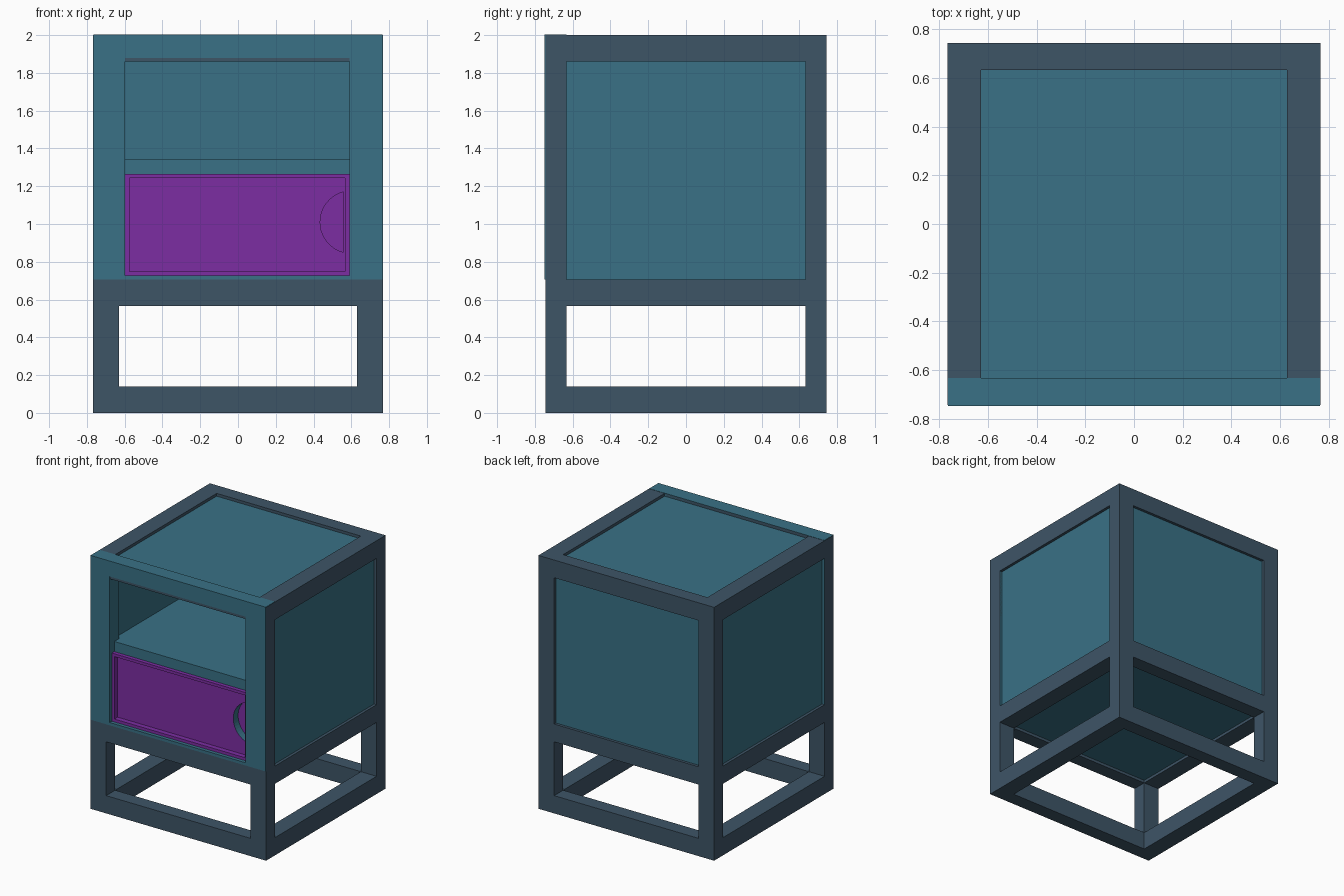
import bpy, bmesh
from math import sin, cos
from mathutils import Vector

if "Cube" in bpy.data.objects:
    bpy.data.objects.remove(bpy.data.objects["Cube"])


def material(name, color):
    m = bpy.data.materials.new(name)
    m.use_nodes = True
    m.diffuse_color = (*color, 1)
    m.node_tree.nodes["Principled BSDF"].inputs["Base Color"].default_value = (*color, 1)
    return m


slate = material("slate", (0.048, 0.090, 0.134))
teal = material("teal", (0.041, 0.166, 0.238))
purple = material("purple", (0.200, 0.027, 0.365))


def add_box(bm, lo, hi):
    lo, hi = Vector(lo), Vector(hi)
    verts = bmesh.ops.create_cube(bm, size=1)["verts"]
    for v in verts:
        v.co = (lo + hi) / 2 + v.co * (hi - lo)


def finish(bm, name, mat):
    me = bpy.data.meshes.new(name)
    bmesh.ops.recalc_face_normals(bm, faces=bm.faces)
    bm.to_mesh(me)
    bm.free()
    me.materials.append(mat)
    ob = bpy.data.objects.new(name, me)
    bpy.context.collection.objects.link(ob)
    return ob


def boxes(name, mat, *spans):
    bm = bmesh.new()
    for lo, hi in spans:
        add_box(bm, lo, hi)
    return finish(bm, name, mat)


# Outer and inner half sizes of the beam frame
X, Y, H = 0.767, 0.745, 2.0
XI, YI, T = 0.63, 0.633, 0.14
MID = 0.565

# Corner posts
for sx, side in ((1, "left"), (-1, "right")):
    for sy, end in ((1, "back"), (-1, "front")):
        boxes(f"{end}_{side}_post", slate,
              ((min(sx * X, sx * XI), min(sy * Y, sy * YI), 0),
               (max(sx * X, sx * XI), max(sy * Y, sy * YI), H)))

# Rings of beams: base, cabinet floor and top
for name, z in (("base", 0), ("middle", MID), ("top", H - T)):
    boxes(f"{name}_ring", slate,
          ((-XI, -Y, z), (XI, -YI, z + T)), ((-XI, YI, z), (XI, Y, z + T)),
          ((-X, -YI, z), (-XI, YI, z + T)), ((XI, -YI, z), (X, YI, z + T)))

# Thick panels, flush with the beams inside and recessed outside
R = 0.022
BOT = MID + T
for sx, side in ((1, "left"), (-1, "right")):
    a, b = sorted((sx * (X - R), sx * XI))
    boxes(f"{side}_panel", teal, ((a, -YI, BOT), (b, YI, H - T)))
boxes("back_panel", teal, ((-XI, YI, BOT), (XI, Y - R, H - T)))
boxes("top_panel", teal, ((-XI, -YI, H - T), (XI, YI, H - R)))
boxes("bottom_panel", teal, ((-XI, -YI, MID + R), (XI, YI, BOT)))

# Front face frame around the opening
OL, OR, OB, OT = -0.597, 0.59, 0.727, 1.88
F = -Y - 0.003
boxes("face_frame", teal,
      ((-X + 0.002, F, BOT), (OL, -YI, H + 0.002)), ((OR, F, BOT), (X - 0.002, -YI, H + 0.002)),
      ((OL, F, BOT), (OR, -YI, OB)), ((OL, F, OT), (OR, -YI, H + 0.002)))

# Shelf above the drawer
boxes("shelf", teal, ((-XI, -YI, 1.265), (XI, YI, 1.345)),
      ((OL, -0.69, 1.265), (OR, -YI, 1.345)))

# Drawer front with a straight-walled recessed field
bm = bmesh.new()
add_box(bm, (OL, -0.72, OB), (OR, -0.6, 1.265))
front = min(bm.faces, key=lambda f: f.calc_center_median().y)
bmesh.ops.inset_region(bm, faces=[front], thickness=0.032)
field = bmesh.ops.extrude_discrete_faces(bm, faces=[front])["faces"][0]
for v in field.verts:
    v.co.y += 0.04
drawer = finish(bm, "drawer_front", purple)
drawer.data.materials.append(teal)

# Half-round finger pull cut into the field
bm = bmesh.new()
arc = [(0.6 - 0.165 * cos(t), 1.01 + 0.165 * sin(t))
       for t in (-1.32 + 2.64 * i / 20 for i in range(21))]
face = bm.faces.new([bm.verts.new((x, -0.7, z)) for x, z in arc])
new = bmesh.ops.extrude_face_region(bm, geom=[face])["geom"]
for v in new:
    if isinstance(v, bmesh.types.BMVert):
        v.co.y += 0.08
cutter = finish(bm, "pull_cutter", teal)
cutter.hide_render = True

mod = drawer.modifiers.new("pull", "BOOLEAN")
mod.operation = "DIFFERENCE"
mod.object = cutter
mod.solver = "EXACT"
bpy.context.view_layer.objects.active = drawer
bpy.ops.object.modifier_apply(modifier="pull")
bpy.data.objects.remove(cutter)

# Pull walls are teal, everything else purple
for p in drawer.data.polygons:
    c = p.center
    inside = -0.679 < c.y < -0.621 and 0.43 < c.x < 0.57 and 0.8 < c.z < 1.2
    p.material_index = 1 if inside and abs(p.normal.y) < 0.5 else 0
